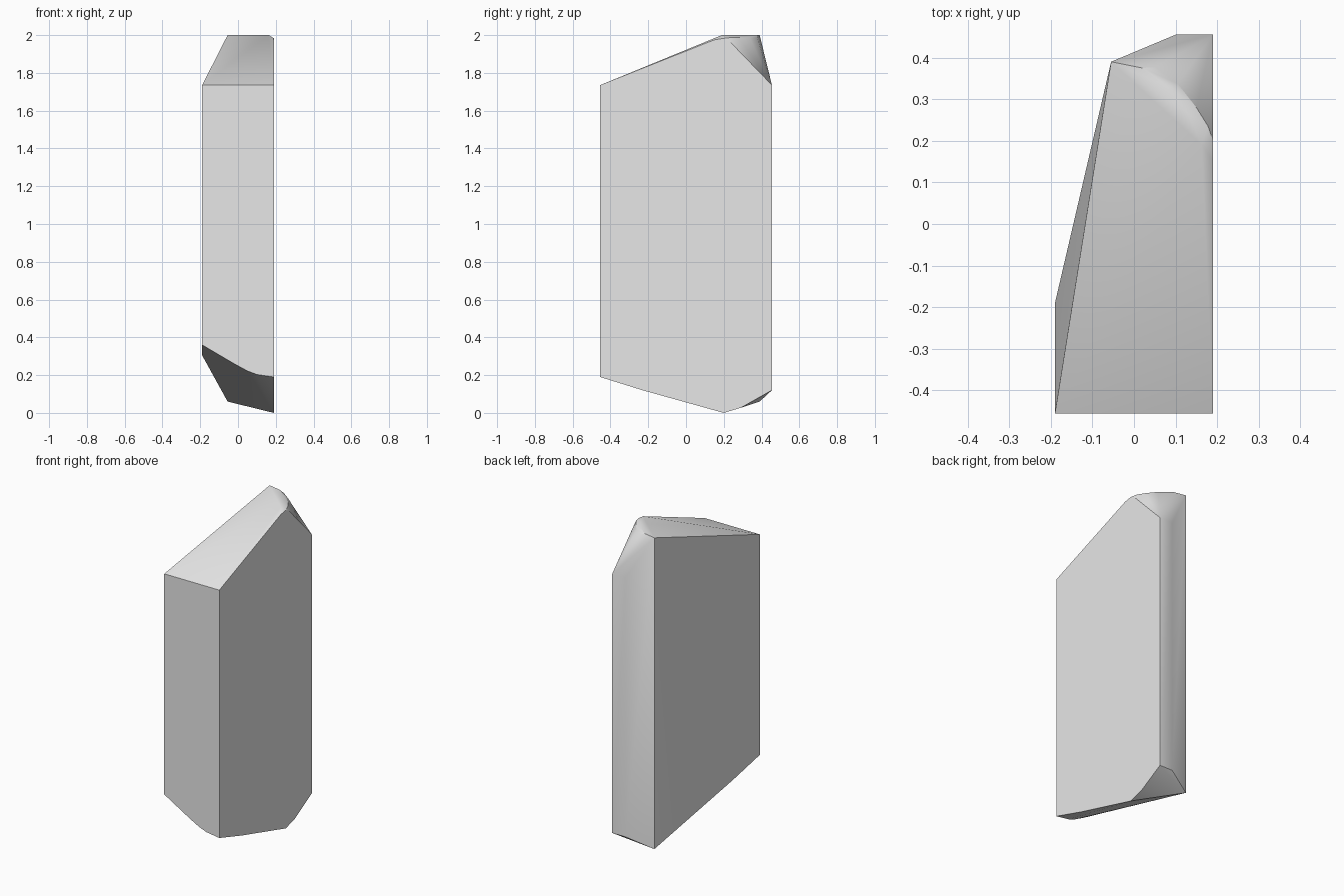
import bpy
import bmesh
import math

if "Cube" in bpy.data.objects:
    bpy.data.objects.remove(bpy.data.objects["Cube"], do_unlink=True)

HALF_X, HALF_Y = 0.19, 0.455
SHOULDER = 1.735

# Flat right cut: outline in (y, z)
side_outline = [
    (-HALF_Y, SHOULDER), (0.15, 1.975), (0.2, 1.983), (0.23, 1.968),
    (HALF_Y, SHOULDER), (HALF_Y, 0.12), (0.29, 0.027),
    (0.2, 0.0), (-0.23, 0.12), (-HALF_Y, 0.19),
]
# Front cut: outline in (x, z)
front_outline = [
    (-HALF_X, SHOULDER), (-HALF_X, 0.36), (-0.02, 0.26),
    (0.05, 0.222), (0.1, 0.203),
]
points = [(HALF_X, y, z) for y, z in side_outline]
points += [(x, -HALF_Y, z) for x, z in front_outline]

# Upright back edges and the low corner of the left side
points += [(0.1, HALF_Y, z) for z in (0.12, SHOULDER)]
points += [(-0.055, 0.39, z) for z in (0.06, 2.0)]
points.append((-HALF_X, -0.19, 0.305))

# Rounded crest: inner and outer arcs around the peak
for x, y in [(0.02, 0.375), (0.08, 0.33), (0.13, 0.265), (0.163, 0.19)]:
    points.append((x, y, 2.0))
for x, y in [(0.05, 0.377), (0.105, 0.337), (0.15, 0.28), (0.178, 0.235)]:
    points.append((x, y, 1.987))

# Wrap the points into one closed stone
bm = bmesh.new()
for p in points:
    bm.verts.new(p)
hull = bmesh.ops.convex_hull(bm, input=bm.verts[:])
loose = [v for v in bm.verts if not v.link_faces]
bmesh.ops.delete(bm, geom=loose, context='VERTS')
bmesh.ops.dissolve_limit(bm, angle_limit=math.radians(0.3),
                         verts=bm.verts[:], edges=bm.edges[:])
bmesh.ops.recalc_face_normals(bm, faces=bm.faces[:])

mesh = bpy.data.meshes.new("stone_slab")
bm.to_mesh(mesh)
bm.free()
slab = bpy.data.objects.new("stone_slab", mesh)
bpy.context.collection.objects.link(slab)

# Plain grey stone
grey = bpy.data.materials.new("light_grey_stone")
grey.use_nodes = True
colour = (0.8, 0.8, 0.8, 1.0)
grey.diffuse_color = colour
grey.node_tree.nodes["Principled BSDF"].inputs["Base Color"].default_value = colour
mesh.materials.append(grey)

# Smooth the shallow facets, keep the cut edges sharp
bpy.ops.object.select_all(action='DESELECT')
slab.select_set(True)
bpy.context.view_layer.objects.active = slab
bpy.ops.object.shade_smooth_by_angle(angle=math.radians(30))
